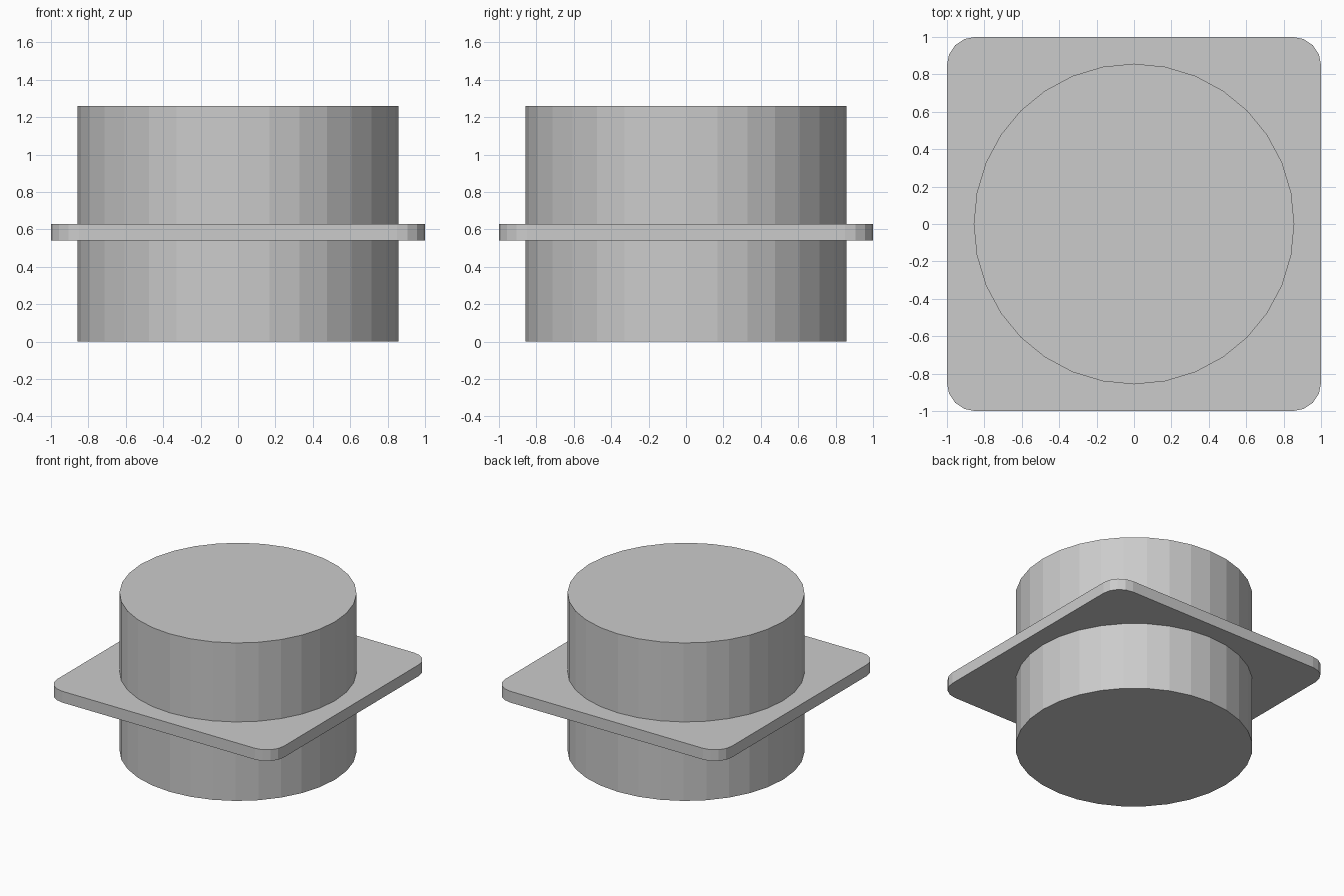
import bpy
import bmesh
import math

cube = bpy.data.objects.get("Cube")
if cube:
    bpy.data.objects.remove(cube, do_unlink=True)

HEIGHT, RADIUS, SIDES = 1.26, 0.857, 32
PLATE_BOTTOM, PLATE_TOP, CORNER = 0.54, 0.63, 0.15

grey = bpy.data.materials.new("light grey")
grey.use_nodes = True
colour = (0.6, 0.6, 0.6, 1)
grey.diffuse_color = colour
grey.node_tree.nodes["Principled BSDF"].inputs["Base Color"].default_value = colour


def prism(name, outline, bottom, top):
    """Extrude a flat outline into a closed solid."""
    bm = bmesh.new()
    base = bm.faces.new([bm.verts.new((x, y, bottom)) for x, y in outline])
    wall = bmesh.ops.extrude_face_region(bm, geom=[base], use_keep_orig=True)
    verts = [v for v in wall["geom"] if isinstance(v, bmesh.types.BMVert)]
    bmesh.ops.translate(bm, verts=verts, vec=(0, 0, top - bottom))
    bmesh.ops.recalc_face_normals(bm, faces=bm.faces)
    mesh = bpy.data.meshes.new(name)
    bm.to_mesh(mesh)
    bm.free()
    mesh.materials.append(grey)
    obj = bpy.data.objects.new(name, mesh)
    bpy.context.collection.objects.link(obj)
    return obj


# Solid round body
circle = [(RADIUS * math.cos(math.tau * i / SIDES),
           RADIUS * math.sin(math.tau * i / SIDES)) for i in range(SIDES)]
prism("round_body", circle, 0, HEIGHT)

# Square flange with rounded corners
centre = 1 - CORNER
rounded_square = []
for sx, sy, start in ((1, 1, 0), (-1, 1, 90), (-1, -1, 180), (1, -1, 270)):
    for step in range(5):
        a = math.radians(start + step * 22.5)
        rounded_square.append((sx * centre + CORNER * math.cos(a),
                               sy * centre + CORNER * math.sin(a)))
prism("square_flange", rounded_square, PLATE_BOTTOM, PLATE_TOP)
